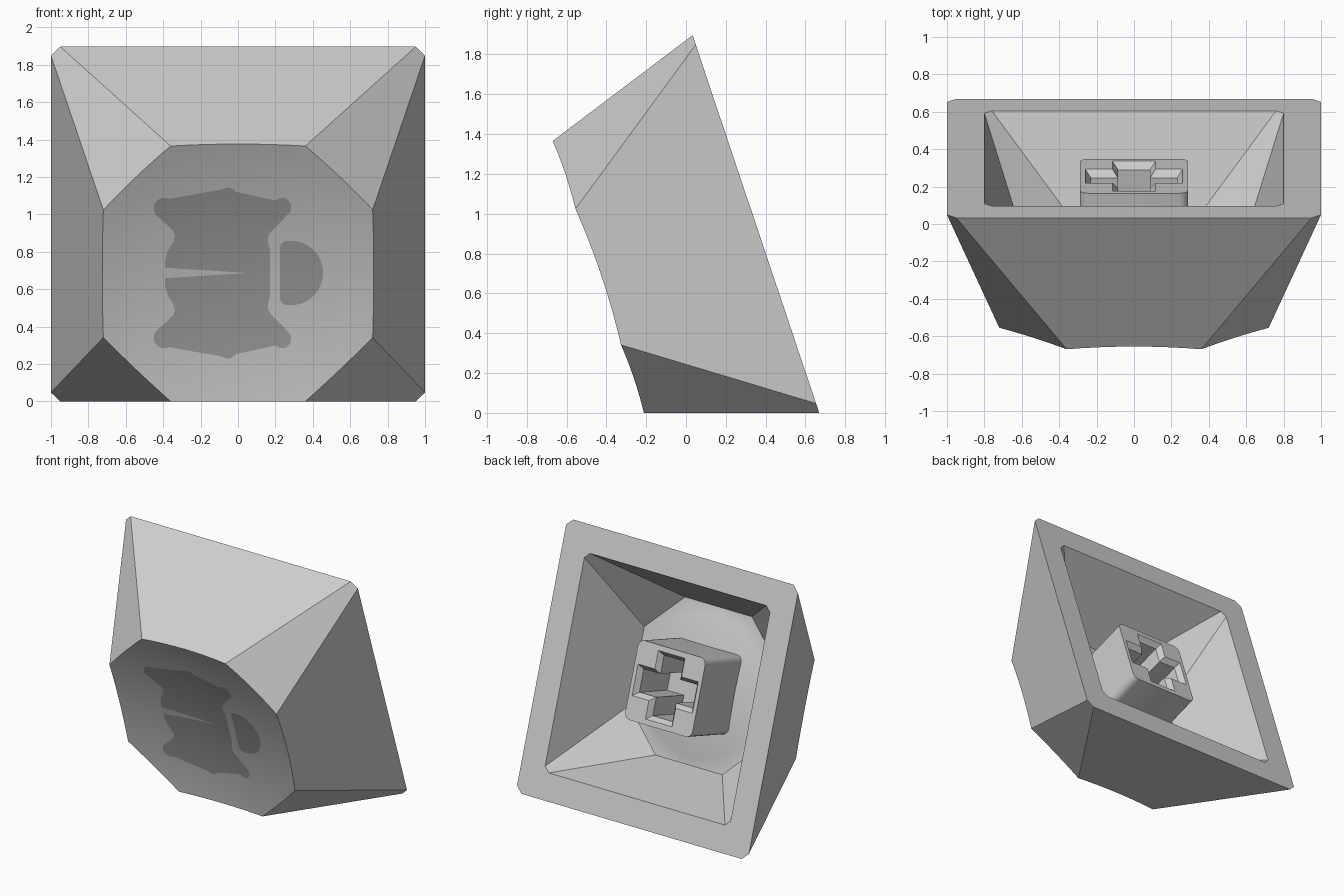
import bpy, bmesh, math
from mathutils import Matrix, Vector

if "Cube" in bpy.data.objects:
    bpy.data.objects.remove(bpy.data.objects["Cube"])

# Local frame: x across, v up the opening plane, n from opening to dished top
TILT = math.atan2(0.28, 0.835)
S, C = math.sin(TILT), math.cos(TILT)
Y0, Z0 = 0.351, C
FRAME = Matrix(((1, 0, 0, 0), (0, -S, -C, Y0), (0, C, -S, Z0), (0, 0, 0, 1)))
TOP, DEPTH = 0.835, 0.09
R = (0.648 + DEPTH ** 2) / (2 * DEPTH)
SEG = 8                                   # subdivisions per octagon side


def material(name, value):
    m = bpy.data.materials.new(name)
    m.diffuse_color = (value, value, value, 1)
    m.use_nodes = True
    m.node_tree.nodes["Principled BSDF"].inputs["Base Color"].default_value = m.diffuse_color
    return m


def finish(bm, name, mat, recalc=True):
    if recalc:
        bmesh.ops.recalc_face_normals(bm, faces=bm.faces[:])
    me = bpy.data.meshes.new(name)
    bm.to_mesh(me)
    bm.free()
    me.transform(FRAME)
    me.materials.append(mat)
    ob = bpy.data.objects.new(name, me)
    bpy.context.collection.objects.link(ob)
    bpy.context.view_layer.objects.active = ob
    ob.select_set(True)
    bpy.ops.object.shade_smooth_by_angle(angle=math.radians(30))
    ob.select_set(False)
    return ob


def octagon(a, b, n):
    pts = [(a, -b), (a, b), (b, a), (-b, a), (-a, b), (-a, -b), (-b, -a), (b, -a)]
    return [Vector((x, v, n)) for x, v in pts]


def dish(x, v):
    return TOP - DEPTH + R - math.sqrt(R * R - x * x - v * v)


def ring(bm, pts):
    return [bm.verts.new(p) for p in pts]


def bridge(bm, a, b):
    k = len(a)
    for i in range(k):
        bm.faces.new((a[i], a[(i + 1) % k], b[(i + 1) % k], b[i]))


def fan(bm, loop, point):
    c = bm.verts.new(point)
    for i in range(len(loop)):
        bm.faces.new((loop[i], loop[(i + 1) % len(loop)], c))


def walls(bm, base, rim):
    # One flat face per side, with a subdivided upper edge
    for i in range(8):
        arc = [rim[(i * SEG + j) % len(rim)] for j in range(SEG + 1)]
        bm.faces.new([base[i], base[(i + 1) % 8]] + arc[::-1])


def subdivide(pts):
    return [pts[i].lerp(pts[(i + 1) % 8], j / SEG) for i in range(8) for j in range(SEG)]


shell_grey = material("light grey", 0.62)
mark_grey = material("dark grey", 0.36)

# Cap shell: outer walls, dished top, opening rim, inner walls, domed ceiling
bm = bmesh.new()
base_pts = octagon(1, 0.95, 0)
rim_pts = []
for b, t in zip(subdivide(base_pts), subdivide(octagon(0.72, 0.36, TOP))):
    k = 1.0
    for _ in range(8):
        p = b.lerp(t, k)
        k = dish(p.x, p.y) / TOP
    rim_pts.append(b.lerp(t, k))
base, rim = ring(bm, base_pts), ring(bm, rim_pts)
walls(bm, base, rim)
prev = rim
for i in range(15, 0, -1):
    f = i / 16
    nxt = ring(bm, [(p.x * f, p.y * f, dish(p.x * f, p.y * f)) for p in rim_pts])
    bridge(bm, prev, nxt)
    prev = nxt
fan(bm, prev, (0, 0, dish(0, 0)))

CEIL, DOME_R, DOME_H = 0.60, 0.57, 0.056
inner = ring(bm, octagon(0.8, 0.76, 0))
bridge(bm, base, inner)
ceil_pts = subdivide(octagon(0.576, 0.288, CEIL))
ceil = ring(bm, ceil_pts)
walls(bm, inner, ceil)
prev = ceil
for i in range(10, 0, -1):
    f = i / 10
    pts = []
    for p in ceil_pts:
        d = Vector((p.x, p.y, 0)).normalized() * DOME_R * f
        pts.append((d.x, d.y, CEIL - DOME_H * (1 - f * f)))
    nxt = ring(bm, pts)
    bridge(bm, prev, nxt)
    prev = nxt
fan(bm, prev, (0, 0, CEIL - DOME_H))
finish(bm, "cap_shell", shell_grey)


# Stem: rounded block with a chamfered cross socket
def rounded_square(h, r, n):
    out = []
    for q, (sx, sv) in enumerate(((1, 1), (-1, 1), (-1, -1), (1, -1))):
        for j in range(6):
            a = math.radians(90 * q + 18 * j)
            out.append((sx * (h - r) + r * math.cos(a), sv * (h - r) + r * math.sin(a), n))
    return out


def cross(lx, lv, w, n):
    pts = [(lx, -w), (lx, w), (w, w), (w, lv), (-w, lv), (-w, w),
           (-lx, w), (-lx, -w), (-w, -w), (-w, -lv), (w, -lv), (w, -w)]
    return [(x, v, n) for x, v in pts]


bm = bmesh.new()
end = ring(bm, rounded_square(0.29, 0.05, 0.10))
root = ring(bm, rounded_square(0.29, 0.05, 0.585))
bridge(bm, end, root)
bm.faces.new(root)
mouth = ring(bm, cross(0.26, 0.25, 0.115, 0.10))
throat = ring(bm, cross(0.23, 0.22, 0.085, 0.14))
floor = ring(bm, cross(0.23, 0.22, 0.085, 0.50))
edges = []
for loop in (end, mouth):
    for i in range(len(loop)):
        pair = (loop[i], loop[(i + 1) % len(loop)])
        edges.append(bm.edges.get(pair) or bm.edges.new(pair))
bmesh.ops.triangle_fill(bm, edges=edges, use_beauty=True, use_dissolve=False)
bridge(bm, mouth, throat)
bridge(bm, throat, floor)
bm.faces.new(floor)
finish(bm, "stem", shell_grey)


# Beetle mark: thin inlay, outlined flat and then laid onto the dish
def arc(cx, cw, r, a0, a1, k=10, rw=None):
    out = []
    for j in range(k + 1):
        a = math.radians(a0 + (a1 - a0) * j / k)
        out.append((cx + r * math.cos(a), cw + (rw or r) * math.sin(a)))
    return out


def inlay(name, outlines):
    bm = bmesh.new()
    for pts in outlines:
        bm.faces.new(ring(bm, [(x, w, 0) for x, w in pts]))
    bmesh.ops.triangulate(bm, faces=bm.faces[:])
    for axis in (0, 1):
        for i in range(-9, 10):
            co, no = [0, 0, 0], [0, 0, 0]
            co[axis], no[axis] = i * 0.06 + 0.007, 1
            bmesh.ops.bisect_plane(bm, geom=bm.verts[:] + bm.edges[:] + bm.faces[:],
                                   plane_co=co, plane_no=no, dist=1e-5)
    bmesh.ops.triangulate(bm, faces=bm.faces[:])
    for vert in bm.verts:
        x, z, v = vert.co.x, 0.6875 + vert.co.y, 0.0
        for _ in range(6):
            v = (z - Z0 + S * dish(x, v)) / C
        vert.co = (x, v, dish(x, v) + 0.003)
    bm.normal_update()
    for f in bm.faces:
        if f.normal.z < 0:
            f.normal_flip()
    finish(bm, name, mark_grey, recalc=False)


half = ([(0.17, 0), (0.17, 0.13), (0.16, 0.165), (0.16, 0.19), (0.172, 0.215)]
        + arc(0.235, 0.352, 0.05, -45, 135)
        + [(0.13, 0.285), (0.10, 0.272), (0.03, 0.285), (0.01, 0.3), (0.001, 0.33)]
        + arc(-0.056, 0.40, 0.057, 0, 180)
        + [(-0.113, 0.33), (-0.12, 0.3), (-0.14, 0.285), (-0.21, 0.27), (-0.235, 0.28)]
        + arc(-0.396, 0.347, 0.055, 45, 225)
        + [(-0.345, 0.225), (-0.337, 0.2), (-0.345, 0.17), (-0.375, 0.12),
           (-0.39, 0.07), (-0.39, 0.028)]
        + arc(0.024, 0, 0.028, 90, 0, 6))
inlay("beetle_body", [half, [(x, -w) for x, w in half[::-1]]])
head = (arc(0.285, 0, 0.17, -90, 90, 24, 0.172)
        + arc(0.263, 0.134, 0.038, 90, 180, 5) + arc(0.263, -0.134, 0.038, 180, 270, 5))
inlay("beetle_head", [head])
